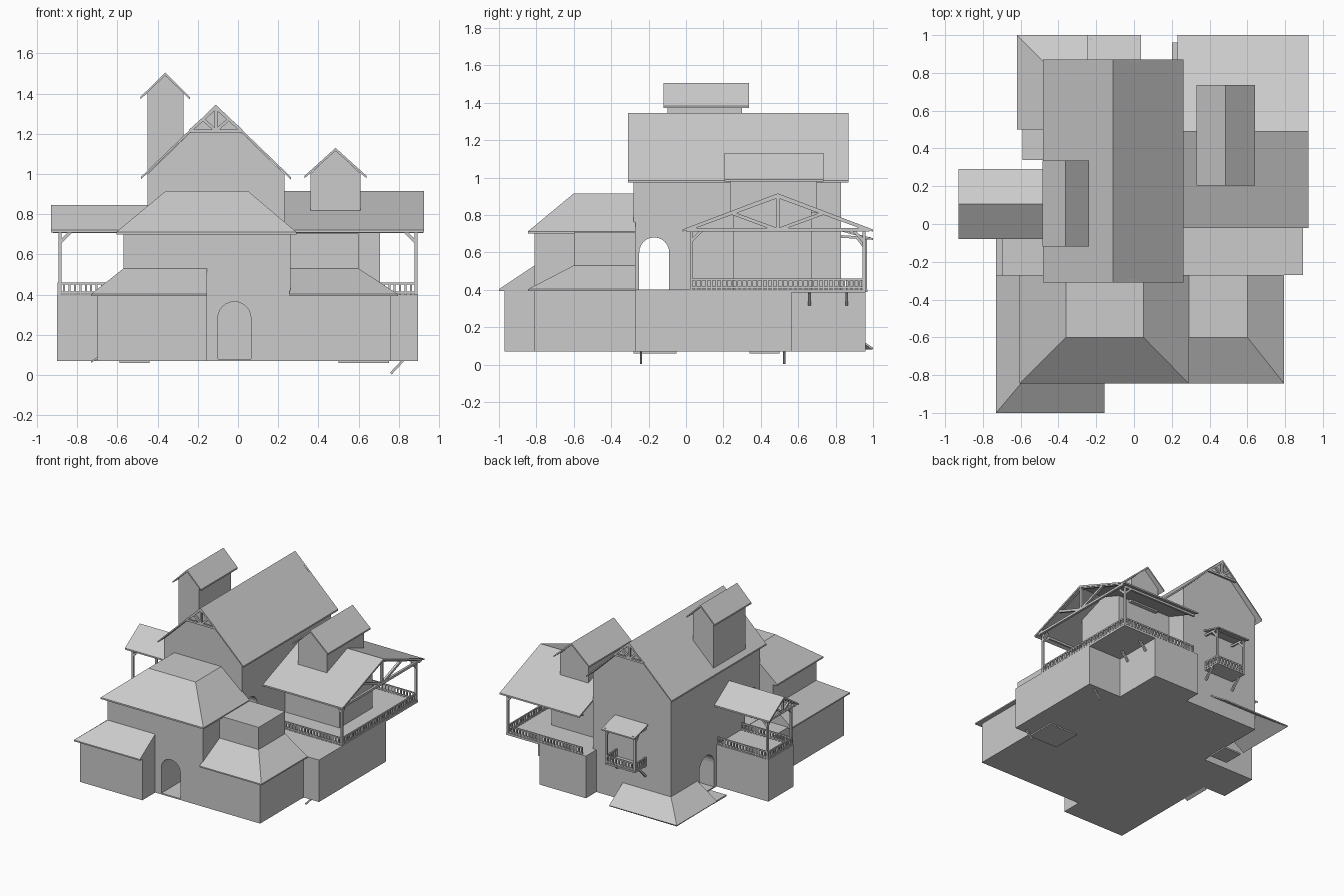
import bpy, bmesh, math
from mathutils import Vector

if "Cube" in bpy.data.objects:
    bpy.data.objects.remove(bpy.data.objects["Cube"])


def mesh_obj(name, verts, faces):
    bm = bmesh.new()
    vs = [bm.verts.new(v) for v in verts]
    for f in faces:
        bm.faces.new([vs[i] for i in f])
    bmesh.ops.recalc_face_normals(bm, faces=bm.faces)
    me = bpy.data.meshes.new(name)
    bm.to_mesh(me)
    bm.free()
    ob = bpy.data.objects.new(name, me)
    bpy.context.collection.objects.link(ob)
    return ob


def prism(name, axis, prof, a, b):
    """Extrude a (u, z) profile along x or y from a to b."""
    n = len(prof)
    put = (lambda u, z, t: (t, u, z)) if axis == 'x' else (lambda u, z, t: (u, t, z))
    verts = [put(u, z, t) for t in (a, b) for u, z in prof]
    faces = [range(n), range(n, 2 * n)]
    faces += [(i, (i + 1) % n, (i + 1) % n + n, i + n) for i in range(n)]
    return mesh_obj(name, verts, faces)


def box(name, x0, x1, y0, y1, z0, z1):
    return prism(name, 'y', [(x0, z0), (x1, z0), (x1, z1), (x0, z1)], y0, y1)


def beams(name, segments, t=0.012):
    """Square timbers between pairs of points, joined in one object."""
    verts, faces = [], []
    for p, q in segments:
        p, q = Vector(p), Vector(q)
        d = (q - p).normalized()
        ref = Vector((0, 0, 1)) if abs(d.z) < 0.9 else Vector((0, 1, 0))
        s = d.cross(ref).normalized() * t / 2
        u = s.cross(d).normalized() * t / 2
        k = len(verts)
        for e in (p, q):
            verts += [e + s + u, e - s + u, e - s - u, e + s - u]
        faces += [[k + i for i in f] for f in ((0, 1, 2, 3), (4, 5, 6, 7), (0, 1, 5, 4),
                                               (1, 2, 6, 5), (2, 3, 7, 6), (3, 0, 4, 7))]
    return mesh_obj(name, verts, faces)


def gable_roof(name, axis, c, w, ze, zr, a, b, t=0.012):
    prof = [(c - w, ze), (c, zr), (c + w, ze), (c + w, ze - t), (c, zr - t * 1.3), (c - w, ze - t)]
    return prism(name, axis, prof, a, b)


def truss(name, axis, c, w, ztie, zr, at, t=0.012):
    """Gable frame: tie, rafters, king post and two struts."""
    put = (lambda u, z: (at, u, z)) if axis == 'x' else (lambda u, z: (u, at, z))
    top, foot, mid = put(c, zr), put(c, ztie), (zr + ztie) / 2
    segs = [(put(c - w, ztie), put(c + w, ztie)), (foot, top)]
    for s in (-1, 1):
        segs += [(put(c + s * w, ztie), top), (foot, put(c + s * w * 0.5, mid))]
    beams(name, segs, t)


def railing(name, points, z, h=0.06, pitch=0.027):
    segs = []
    for (ax, ay), (bx, by) in zip(points, points[1:]):
        for dz in (0.012, h - 0.005):
            segs.append(((ax, ay, z + dz), (bx, by, z + dz)))
        n = max(2, round(math.hypot(bx - ax, by - ay) / pitch))
        for i in range(n + 1):
            x, y = ax + (bx - ax) * i / n, ay + (by - ay) * i / n
            segs.append(((x, y, z), (x, y, z + h)))
    beams(name, segs, 0.01)


def hip(name, o, i, ex, ey, z0, z1, solid=True):
    """L-shaped hip roof around one outer corner."""
    low = [(ex, o[1], z0), (o[0], o[1], z0), (o[0], ey, z0)]
    high = [(ex, i[1], z1), (i[0], i[1], z1), (i[0], ey, z1)]
    faces = [(0, 1, 4, 3), (1, 2, 5, 4)]
    if not solid:
        ob = mesh_obj(name, low + high, faces)
        m = ob.modifiers.new("thickness", 'SOLIDIFY')
        m.thickness = 0.01
        return ob
    t = 0.01
    base = [(x, y, z0 - t) for x, y, _ in high]
    drop = [(x, y, z0 - t) for x, y, _ in low]
    faces += [(3, 4, 7, 6), (4, 5, 8, 7), (0, 3, 6, 9), (2, 5, 8, 11),
              (9, 10, 7, 6), (10, 11, 8, 7), (0, 1, 10, 9), (1, 2, 11, 10)]
    return mesh_obj(name, low + high + base + drop, faces)


def cut_arch(target, axis, c, w, z0, z1, a, b):
    r = w / 2
    prof = [(c - r, z0), (c + r, z0)]
    prof += [(c + r * math.cos(math.pi * k / 12), z1 - r + r * math.sin(math.pi * k / 12)) for k in range(13)]
    cutter = prism("arch_cutter", axis, prof, a, b)
    m = target.modifiers.new("arch", 'BOOLEAN')
    m.operation, m.object, m.solver = 'DIFFERENCE', cutter, 'EXACT'
    dg = bpy.context.evaluated_depsgraph_get()
    me = bpy.data.meshes.new_from_object(target.evaluated_get(dg))
    target.modifiers.clear()
    target.data = me
    bpy.data.objects.remove(cutter)


B, D = 0.07, 0.40   # ground floor and deck heights

# Main hall with through passage and side door
hall = prism("main_hall", 'y', [(-.45, B), (.23, B), (.23, 1.0), (-.11, 1.33), (-.45, 1.0)], -.28, .83)
cut_arch(hall, 'x', -.17, .16, D + .002, .68, -.6, .4)
cut_arch(hall, 'x', .385, .18, B + .01, .36, -.6, -.3)
gable_roof("main_roof", 'y', -.11, .373, .985, 1.345, -.31, .87)
for n, y in (("front", -.30), ("back", .86)):
    truss("main_truss_" + n, 'y', -.11, .128, 1.215, 1.33, y, .015)

# Roof turret and right dormer
prism("turret", 'y', [(-.45, .95), (-.27, .95), (-.27, 1.41), (-.36, 1.49), (-.45, 1.41)], -.10, .30)
gable_roof("turret_roof", 'y', -.362, .123, 1.383, 1.505, -.12, .337)
prism("dormer", 'y', [(.36, .81), (.61, .81), (.61, 1.0), (.485, 1.12), (.36, 1.0)], .235, .70)
gable_roof("dormer_roof", 'y', .485, .155, .99, 1.13, .205, .735)

# Front middle block with arched entrance
mid = box("front_block", -.57, .26, -.81, -.27, B, .71)
cut_arch(mid, 'y', -.018, .165, B + .01, .365, -.9, -.45)
rects = [(-.605, .29, -.845, .70), (-.605, .29, -.845, .712), (-.36, .05, -.60, .915)]
rv = [p for x0, x1, y, z in rects for p in ((x0, y, z), (x1, y, z), (x1, -.27, z), (x0, -.27, z))]
rf = [(0, 1, 2, 3), (8, 9, 10, 11)]
rf += [(k + i, k + (i + 1) % 4, k + 4 + (i + 1) % 4, k + 4 + i) for k in (0, 4) for i in range(4)]
mesh_obj("front_block_roof", rv, rf)

# Front left and front right low blocks with hip roofs
box("left_low_block", -.70, -.155, -.97, -.27, B, D)
hip("left_low_roof", (-.73, -1.0), (-.57, -.81), -.155, -.27, .403, .53)
box("right_low_block", .25, .76, -.81, -.27, B, D)
hip("right_low_roof", (.795, -.845), (.60, -.60), .255, -.27, .403, .53)
box("right_upper_block", .25, .60, -.60, -.27, D, .705)

# Right wing: base, terrace deck, room, roof
box("right_base", .2, .895, -.27, .565, B, D)
box("right_base_back", .2, .605, .56, .96, B, D)
box("right_deck", .2, .895, .02, .96, .385, D + .002)
prism("right_room", 'x', [(.255, D), (.255, .815), (.49, .90), (.67, .835), (.67, D)], .2, .705)
gable_roof("right_roof", 'x', .49, .51, .722, .915, .23, .925)
truss("right_truss", 'x', .49, .49, .72, .90, .91, .018)
railing("right_railing", [(.24, .027), (.887, .027), (.887, .953), (.24, .953)], D)
segs = []
for y in (.028, .952):
    s = 1 if y < .5 else -1
    segs += [((.885, y, D), (.885, y, .725)), ((.885, y, .66), (.83, y, .715)),
             ((.885, y, .66), (.885, y + s * .055, .715)), ((.23, y, .715), (.92, y, .715))]
beams("right_posts", segs, .015)
beams("right_deck_brackets", [((.61, y, .32), (.67, y, .388)) for y in (.66, .86)], .014)

# Left wing: base, open balcony, roof
box("left_base", -.90, -.40, -.05, .26, B, D)
box("left_terrace", -.70, -.40, -.28, -.04, B, D)
gable_roof("left_roof", 'x', .105, .185, .722, .845, -.93, -.44)
truss("left_truss", 'x', .105, .165, .72, .83, -.915, .014)
railing("left_railing", [(-.46, -.043), (-.892, -.043), (-.892, .253), (-.46, .253)], D)
segs = []
for y in (-.042, .252):
    s = 1 if y < .1 else -1
    segs += [((-.885, y, D), (-.885, y, .725)), ((-.885, y, .66), (-.83, y, .715)),
             ((-.885, y, .66), (-.885, y + s * .05, .715)), ((-.92, y, .715), (-.45, y, .715))]
beams("left_posts", segs, .015)

# Small back balcony with shed roof
box("back_balcony_deck", -.235, .025, .82, .97, .388, D)
railing("back_balcony_railing", [(.02, .835), (.02, .962), (-.23, .962), (-.23, .835)], D)
segs = []
for x in (-.228, .018):
    segs += [((x, .96, D), (x, .96, .68)), ((x, .96, .62), (x, .91, .685)),
             ((x, .83, .685), (x, .985, .675)), ((x, .83, .31), (x, .91, .39))]
segs.append(((-.245, .96, .675), (.035, .96, .675)))
beams("back_balcony_posts", segs, .014)
prism("back_balcony_roof", 'x', [(.82, .725), (1.0, .675), (1.0, .665), (.82, .715)], -.25, .038)

# Low hip roof behind the hall, door step and under-floor remnants
hip("back_low_roof", (-.62, 1.0), (-.45, .83), -.03, .50, .09, .205, solid=False)
box("door_step", -.59, -.44, .34, .50, .06, B + .002)
box("floor_plate", .50, .75, -.28, -.05, .06, B)
beams("floor_brackets", [((.76, y, .008), (.82, y, .072)) for y in (-.24, .525)], .012)
prism("side_strip", 'y', [(-.69, .085), (-.73, .062), (-.73, .072), (-.69, .095)], -.27, -.05)
